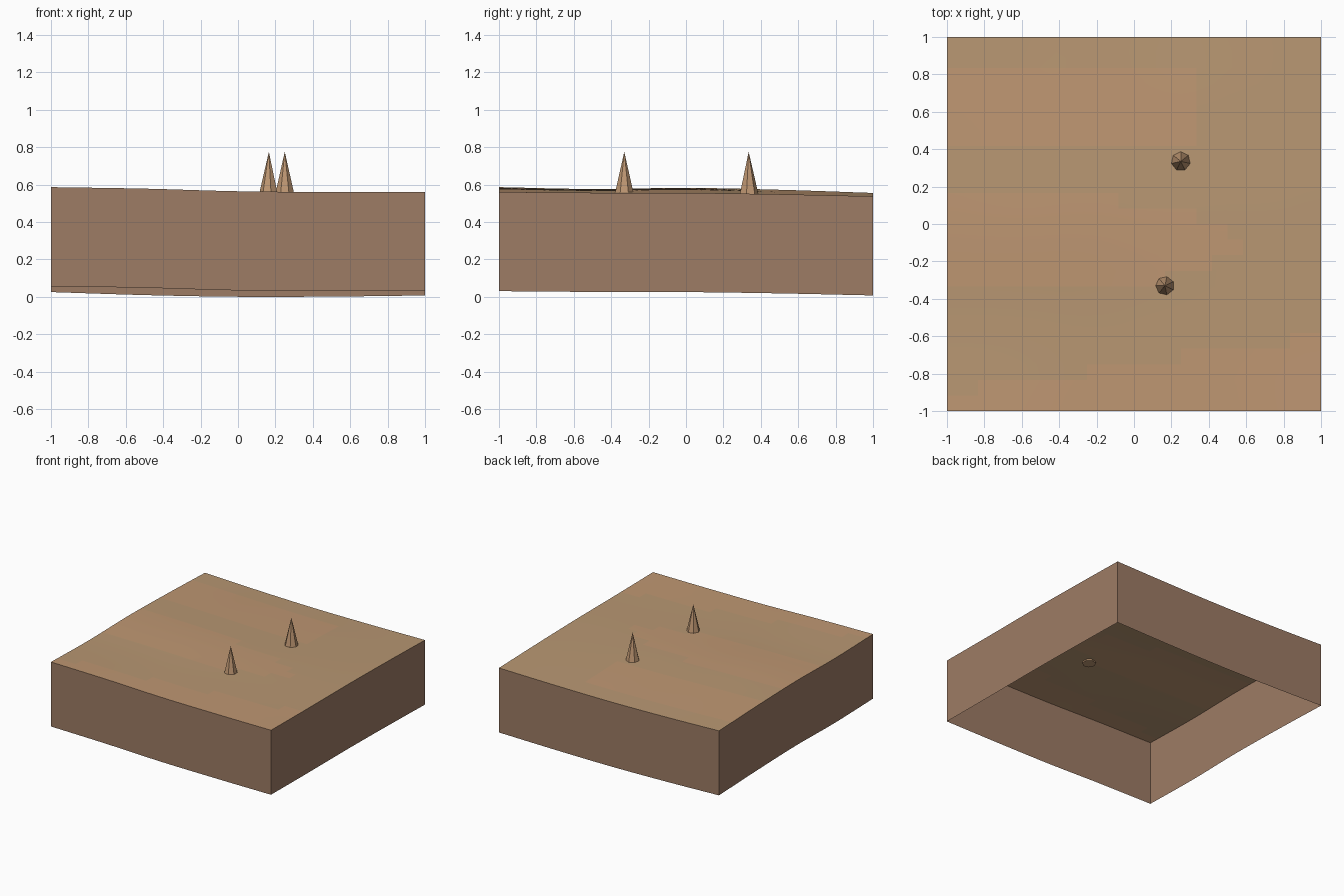
import bpy, bmesh, math

cube = bpy.data.objects.get("Cube")
if cube:
    bpy.data.objects.remove(cube, do_unlink=True)


def material(name, rgb):
    m = bpy.data.materials.new(name)
    m.use_nodes = True
    color = (*rgb, 1)
    m.diffuse_color = color
    m.node_tree.nodes["Principled BSDF"].inputs["Base Color"].default_value = color
    return m


warm_sand = material("warm sand", (0.52, 0.31, 0.17))
pale_sand = material("pale sand", (0.48, 0.31, 0.17))
earth = material("brown earth", (0.34, 0.20, 0.13))

N = 24          # ground cells per side
WALL = 0.53     # wall height below the ground edge

# Ground heights, rows from front to back
HEIGHTS = [
    [.586, .578, .564, .560, .560],
    [.576, .570, .560, .557, .556],
    [.582, .575, .562, .556, .555],
    [.572, .560, .548, .546, .548],
    [.555, .539, .530, .531, .537],
]


def spline(values, t):
    """Smooth curve through evenly spaced values, t from 0 to 1."""
    u = t * (len(values) - 1)
    i = min(int(u), len(values) - 2)
    f = u - i
    b, c = values[i], values[i + 1]
    a = values[i - 1] if i else 2 * b - c
    d = values[i + 2] if i + 2 < len(values) else 2 * c - b
    return b + f * (c - a + f * (2*a - 5*b + 4*c - d + f * (3*b - 3*c + d - a))) / 2


def ground(x, y):
    return spline([spline(row, (x + 1) / 2) for row in HEIGHTS], (y + 1) / 2)


def is_warm(x, y):
    """Warm patches: front strip, central tongue and back band."""
    front = y < -0.75 + 0.15 * x
    tongue = ((x + 0.6) / 1.15) ** 2 + ((y + 0.1) / 0.25) ** 2 < 1
    back = 0.45 < y < 0.85 and x < 0.3
    return front or tongue or back


def finish(name, bm, mats):
    mesh = bpy.data.meshes.new(name)
    bm.to_mesh(mesh)
    bm.free()
    for m in mats:
        mesh.materials.append(m)
    obj = bpy.data.objects.new(name, mesh)
    bpy.context.collection.objects.link(obj)
    return obj


# Rolling ground
bm = bmesh.new()
bmesh.ops.create_grid(bm, x_segments=N, y_segments=N, size=1)
for v in bm.verts:
    v.co.z = ground(v.co.x, v.co.y)
for f in bm.faces:
    c = f.calc_center_median()
    f.material_index = 0 if is_warm(c.x, c.y) else 1
surface = finish("ground_surface", bm, [warm_sand, pale_sand])
for p in surface.data.polygons:
    p.use_smooth = True

# Four hanging walls, open underneath
steps = [-1 + 2 * i / N for i in range(N + 1)]
for side, place in {
    "front_wall": lambda t: (t, -1),
    "right_wall": lambda t: (-1, -t),
    "back_wall": lambda t: (-t, 1),
    "left_wall": lambda t: (1, t),
}.items():
    bm = bmesh.new()
    pairs = []
    for t in steps:
        x, y = place(t)
        z = ground(x, y)
        pairs.append((bm.verts.new((x, y, z - WALL)), bm.verts.new((x, y, z))))
    for (a, b), (c, d) in zip(pairs, pairs[1:]):
        bm.faces.new((a, c, d, b))
    finish(side, bm, [earth])

# Two faceted spikes
for name, x, y, turn in (("front_spike", 0.165, -0.33, 90), ("back_spike", 0.25, 0.335, 0)):
    bm = bmesh.new()
    bmesh.ops.create_cone(bm, cap_ends=True, segments=7, radius1=0.053, radius2=0,
                          depth=0.23)
    spike = finish(name, bm, [warm_sand])
    spike.location = (x, y, 0.66)
    spike.rotation_euler.z = math.radians(turn)
